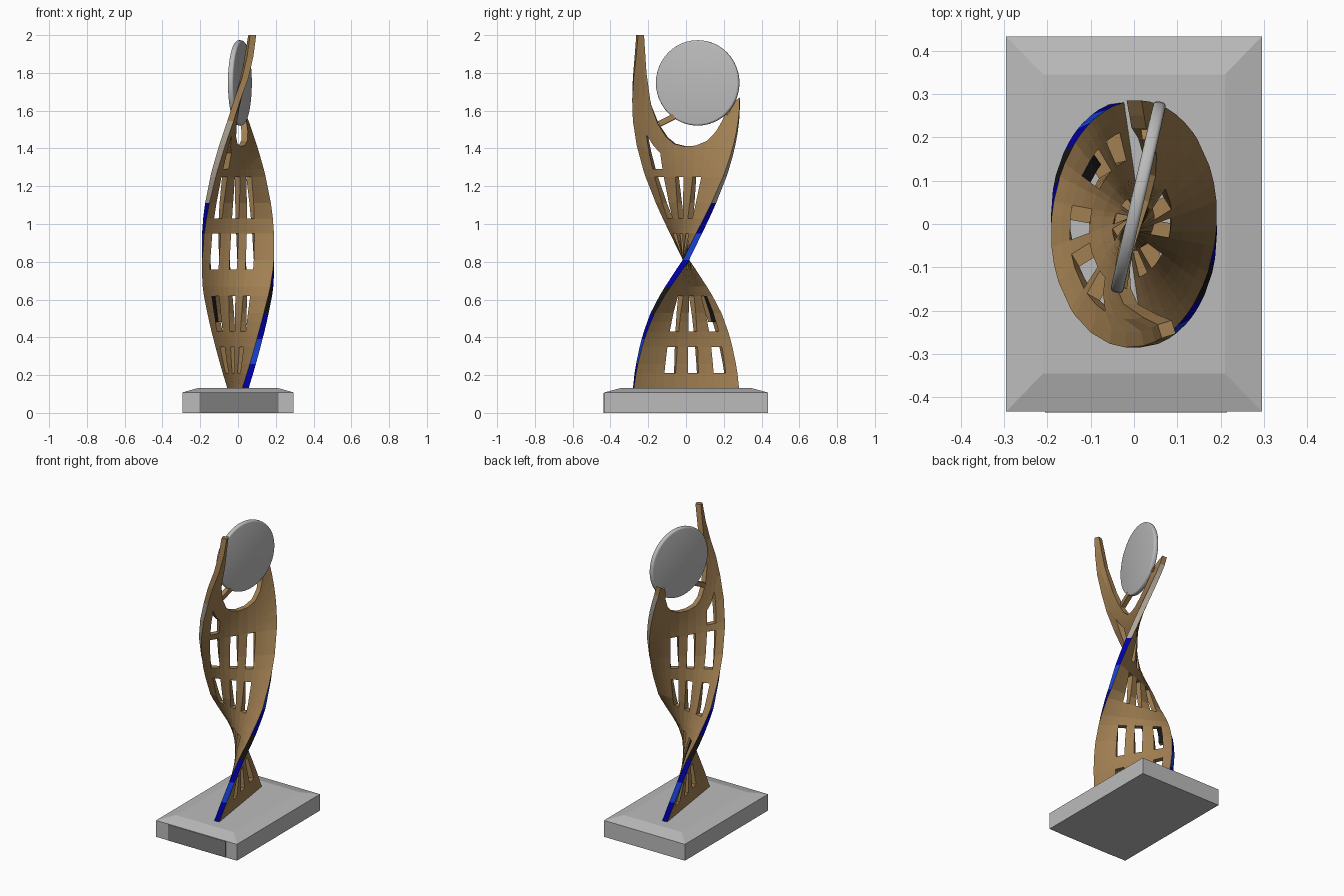
import bpy, bmesh, math
from mathutils import Vector, Matrix

if "Cube" in bpy.data.objects:
    bpy.data.objects.remove(bpy.data.objects["Cube"])


def mat(name, rgb):
    m = bpy.data.materials.new(name)
    m.diffuse_color = (*rgb, 1)
    m.use_nodes = True
    m.node_tree.nodes["Principled BSDF"].inputs["Base Color"].default_value = m.diffuse_color
    return m


BRONZE = mat("bronze", (0.36, 0.215, 0.085))
NAVY = mat("navy blue", (0.0, 0.0, 0.42))
BLUE = mat("bright blue", (0.01, 0.06, 0.75))
BLACK = mat("black", (0.008, 0.008, 0.008))
PALE = mat("pale edge", (0.45, 0.39, 0.31))
SILVER = mat("silver", (0.5, 0.5, 0.5))
DARK = mat("dark grey", (0.2, 0.2, 0.2))


def finish(bm, name, mats):
    bmesh.ops.recalc_face_normals(bm, faces=bm.faces)
    me = bpy.data.meshes.new(name)
    bm.to_mesh(me)
    bm.free()
    for m in mats:
        me.materials.append(m)
    ob = bpy.data.objects.new(name, me)
    bpy.context.collection.objects.link(ob)
    return ob


def lerp(table, x):
    for (x0, y0), (x1, y1) in zip(table, table[1:]):
        if x <= x1:
            return y0 + (y1 - y0) * (x - x0) / (x1 - x0)
    return table[-1][1]


# base: block with a chamfered top
bm = bmesh.new()
rings = []
for x, y, z in ((0.295, 0.433, 0), (0.295, 0.433, 0.108), (0.21, 0.345, 0.132)):
    rings.append([bm.verts.new((sx * x, sy * y, z))
                  for sx, sy in ((-1, -1), (1, -1), (1, 1), (-1, 1))])
for a, b in zip(rings, rings[1:]):
    for i in range(4):
        j = (i + 1) % 4
        bm.faces.new((a[i], a[j], b[j], b[i]))
bm.faces.new(rings[0])
bm.faces.new(rings[-1])
finish(bm, "base", [SILVER])

# dark plate on the front of the base
bm = bmesh.new()
bmesh.ops.create_cube(bm, size=1, matrix=Matrix.Translation((0.005, -0.433, 0.053))
                      @ Matrix.Diagonal((0.42, 0.005, 0.105, 1)))
finish(bm, "front_plate", [DARK])

# twisted ribbon: u runs across, z runs up
TWIST = [(0.13, -78), (0.40, -52), (0.55, -36), (0.68, -18), (0.81, 0), (0.96, 15),
         (1.11, 31), (1.4, 62), (1.6, 84), (1.67, 90), (1.82, 107), (2.0, 115)]
RIM = [(-1, 2.0), (-0.88, 2.0), (-0.77, 1.8), (-0.65, 1.63), (-0.53, 1.53), (-0.38, 1.46),
       (-0.23, 1.425), (0, 1.41), (0.22, 1.415), (0.44, 1.44), (0.6, 1.49), (0.7, 1.55),
       (0.78, 1.62), (0.88, 1.645), (1, 1.67)]
US = [-1, -0.88, -0.77, -0.65, -0.53, -0.38, -0.23, -0.02, 0.22, 0.44, 0.6, 0.7, 0.78, 0.88, 1]
ZS = [0.125, 0.21, 0.26, 0.35, 0.39, 0.43, 0.48, 0.53, 0.62, 0.67, 0.76, 0.81, 0.95, 1.03,
      1.11, 1.25, 1.29]
TOP = [0.18, 0.36, 0.52, 0.68, 0.84, 1.0]
RX, RY, THICK = 0.19, 0.285, 0.034
NROW = len(ZS) + len(TOP)


def height(u, r):
    if r < len(ZS):
        return ZS[r]
    return ZS[-1] + (lerp(RIM, u) - ZS[-1]) * TOP[r - len(ZS)]


def point(u, z, side=0):
    t = math.radians(lerp(TWIST, z))
    c, s = math.cos(t), math.sin(t)
    n = Vector((-RY * s, RX * c, 0)).normalized()
    return Vector((RX * u * c, RY * u * s, z)) + n * side * THICK / 2


WIN_U = [(-0.77, -0.53), (-0.23, -0.02), (0.22, 0.44)]
WIN_Z = [(0.21, 0.35), (0.43, 0.62), (0.76, 0.95), (1.03, 1.25)]


def is_window(c, r):
    u = (US[c] + US[c + 1]) / 2
    col = [k for k, (a, b) in enumerate(WIN_U) if a < u < b]
    if not col:
        return False
    if r >= len(ZS) - 1:                      # single tall window under the high horn
        return col[0] == 0 and r < len(ZS) + 1
    z = (ZS[r] + ZS[r + 1]) / 2
    return any(a < z < b for a, b in WIN_Z)


def is_panel(c, r):                           # one window is partly filled in black
    return US[c] == -0.77 and r < len(ZS) - 1 and 0.47 < ZS[r] < 0.6


def edge_material(z):
    for top, k in ((0.26, 1), (0.39, 2), (0.53, 1), (0.67, 3), (0.81, 1), (0.95, 2),
                   (1.11, 1), (1.6, 4)):
        if z < top:
            return k
    return 0


bm = bmesh.new()
grid = {(c, r, s): bm.verts.new(point(u, height(u, r), s))
        for c, u in enumerate(US) for r in range(NROW) for s in (-1, 1)}
cells = {(c, r) for c in range(len(US) - 1) for r in range(NROW - 1)
         if not is_window(c, r) or is_panel(c, r)}
for c, r in cells:
    corners = [(c, r), (c + 1, r), (c + 1, r + 1), (c, r + 1)]
    for s in (-1, 1):
        f = bm.faces.new([grid[(*p, s)] for p in corners])
        f.material_index = 3 if is_panel(c, r) else 0
    # walls wherever the neighbouring cell is missing
    for k, (dc, dr) in enumerate(((0, -1), (1, 0), (0, 1), (-1, 0))):
        if (c + dc, r + dr) in cells:
            continue
        p, q = corners[k], corners[(k + 1) % 4]
        f = bm.faces.new((grid[(*p, -1)], grid[(*q, -1)], grid[(*q, 1)], grid[(*p, 1)]))
        if not 0 <= c + dc < len(US) - 1:
            f.material_index = edge_material(f.calc_center_median().z)
bmesh.ops.delete(bm, geom=[v for v in bm.verts if not v.link_faces], context='VERTS')
finish(bm, "twisted_ribbon", [BRONZE, NAVY, BLUE, BLACK, PALE])

# disc held between the horns
bm = bmesh.new()
bmesh.ops.create_cone(bm, cap_ends=True, segments=48, radius1=0.226, radius2=0.226, depth=0.03)
rim = [e for e in bm.edges if abs(e.verts[0].co.z - e.verts[1].co.z) < 1e-5]
bmesh.ops.bevel(bm, geom=rim, offset=0.01, segments=3, affect='EDGES', profile=0.5)
bmesh.ops.transform(bm, verts=bm.verts, matrix=Matrix.Translation((0.01, 0.062, 1.747))
                    @ Matrix.Rotation(math.radians(-13), 4, 'Z')
                    @ Matrix.Rotation(math.radians(90), 4, 'Y'))
disc = finish(bm, "disc", [SILVER])
bpy.context.view_layer.objects.active = disc
disc.select_set(True)
bpy.ops.object.shade_smooth_by_angle(angle=math.radians(35))


# small pegs that join the ribbon to the disc
def peg(name, a, b):
    a, b = Vector(a), Vector(b)
    d = b - a
    bm = bmesh.new()
    bmesh.ops.create_cube(bm, size=1, matrix=Matrix.Translation((a + b) / 2)
                          @ d.to_track_quat('Z', 'Y').to_matrix().to_4x4()
                          @ Matrix.Diagonal((0.03, 0.03, d.length, 1)))
    finish(bm, name, [BRONZE])


peg("left_peg", (-0.03, -0.14, 1.53), (-0.018, -0.06, 1.57))
peg("right_peg", (0.03, 0.23, 1.59), (0.035, 0.19, 1.61))
